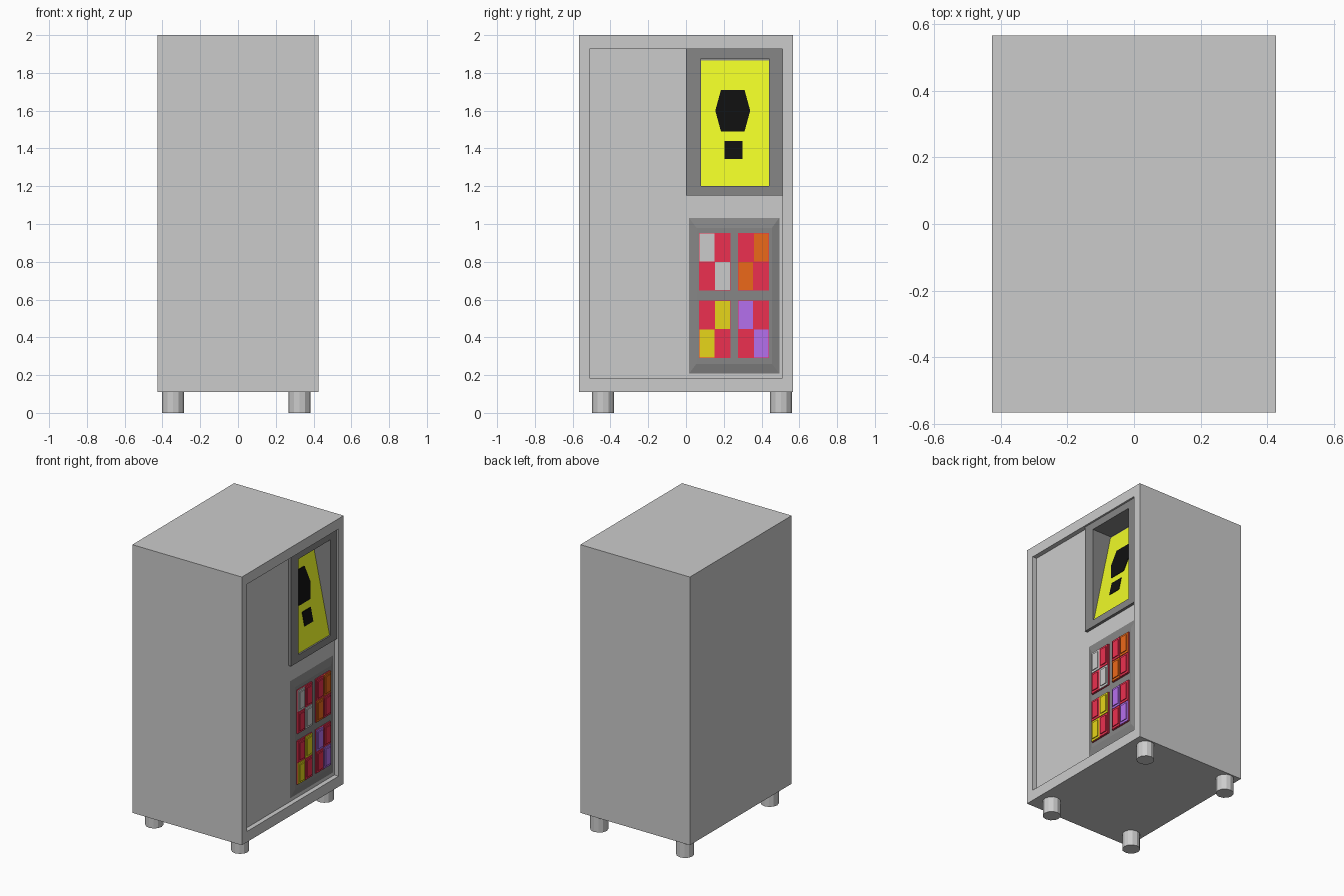
import bpy, bmesh

if "Cube" in bpy.data.objects:
    bpy.data.objects.remove(bpy.data.objects["Cube"])

X, Y = 0.427, 0.567      # cabinet half sizes
FLOOR = 0.394            # x of the recessed front panel


def mat(name, r, g, b):
    m = bpy.data.materials.new(name)
    m.diffuse_color = (r, g, b, 1)
    m.use_nodes = True
    m.node_tree.nodes["Principled BSDF"].inputs["Base Color"].default_value = m.diffuse_color
    return m


DARK = mat("dark_grey", 0.24, 0.24, 0.24)
LIME = mat("lime", 0.85, 0.95, 0.02)
BLACK = mat("black", 0.005, 0.005, 0.005)
RED = mat("red", 0.84, 0.03, 0.08)
ORANGE = mat("orange", 0.84, 0.14, 0.01)
GOLD = mat("gold", 0.80, 0.67, 0.01)
PURPLE = mat("purple", 0.46, 0.16, 0.85)
GREY = mat("light_grey", 0.62, 0.62, 0.62)


def finish(name, bm, material=None):
    bmesh.ops.recalc_face_normals(bm, faces=bm.faces)
    me = bpy.data.meshes.new(name)
    bm.to_mesh(me)
    bm.free()
    ob = bpy.data.objects.new(name, me)
    bpy.context.collection.objects.link(ob)
    if material:
        me.materials.append(material)
    return ob


def loft(name, a, b, material=None):
    """Closed solid between two matching point loops."""
    bm = bmesh.new()
    va, vb = [bm.verts.new(p) for p in a], [bm.verts.new(p) for p in b]
    n = len(a)
    bm.faces.new(va[::-1])
    bm.faces.new(vb)
    for i in range(n):
        j = (i + 1) % n
        bm.faces.new((va[i], va[j], vb[j], vb[i]))
    return finish(name, bm, material)


def rect(x, y0, y1, z0, z1):
    return [(x, y0, z0), (x, y1, z0), (x, y1, z1), (x, y0, z1)]


def box(name, x0, x1, y0, y1, z0, z1, material=None):
    return loft(name, rect(x0, y0, y1, z0, z1), rect(x1, y0, y1, z0, z1), material)


def cut(ob, cutter):
    cutter.hide_render = True
    m = ob.modifiers.new("cut", 'BOOLEAN')
    m.operation, m.solver, m.object = 'DIFFERENCE', 'EXACT', cutter
    bpy.context.view_layer.objects.active = ob
    bpy.ops.object.modifier_apply(modifier=m.name)
    bpy.data.objects.remove(cutter)


# cabinet with recessed front and a pocket behind the screen
cabinet = box("cabinet", -X, X, -Y, Y, 0.11, 2.0)
cut(cabinet, box("recess_cutter", FLOOR, 0.6, -0.51, 0.51, 0.185, 1.927))
cut(cabinet, box("pocket_cutter", 0.24, 0.6, 0.04, 0.47, 1.17, 1.90))

# screen surround with a sloping opening
frame = box("screen_frame", 0.22, 0.414, 0.0, 0.51, 1.15, 1.927, DARK)
wedge = [(0.5, 1.2), (0.402, 1.2), (0.26, 1.875), (0.5, 1.875)]
cut(frame, loft("wedge_cutter", [(x, 0.08, z) for x, z in wedge],
                [(x, 0.44, z) for x, z in wedge]))


def on_slope(name, pts, lift, material):
    """Thin plate lying on the sloping screen, from (y, z) points."""
    def at(off):
        return [(0.402 - 0.142 * (z - 1.2) / 0.675 + off, y, z) for y, z in pts]
    return loft(name, at(lift - 0.006), at(lift), material)


# screen and its black warning shapes
on_slope("screen", [(0.08, 1.202), (0.44, 1.202), (0.44, 1.865), (0.08, 1.865)], 0.004, LIME)
on_slope("screen_hexagon", [(0.185, 1.49), (0.31, 1.49), (0.34, 1.6), (0.31, 1.71),
                            (0.185, 1.71), (0.155, 1.6)], 0.008, BLACK)
on_slope("screen_square", [(0.203, 1.345), (0.298, 1.345), (0.298, 1.44), (0.203, 1.44)],
         0.008, BLACK)

# bevelled button panel
loft("button_panel", rect(FLOOR - 0.005, 0, 0.51, 0.187, 1.055),
     rect(0.406, 0.055, 0.455, 0.26, 0.98), DARK)

# four red blocks, each with a checkerboard of four buttons
W, H = 0.0825, 0.1525
blocks = [(0.07, 0.648, GREY, 0), (0.275, 0.648, ORANGE, 1),
          (0.07, 0.29, GOLD, 1), (0.275, 0.29, PURPLE, 0)]
for b, (y, z, colour, parity) in enumerate(blocks):
    box(f"button_block_{b}", 0.40, 0.413, y, y + 2 * W, z, z + 2 * H, RED)
    for i in range(2):
        for k in range(2):
            # colour sits on one diagonal of the block
            m = colour if (i != k) == (parity == 0) else RED
            if b in (1, 2):
                m = colour if i == k else RED
            if b == 3:
                m = colour if i != k else RED
            y0, z0 = y + i * W + 0.002, z + k * H + 0.002
            y1, z1 = y0 + W - 0.004, z0 + H - 0.004
            box(f"button_{b}_{i}{k}", 0.41, 0.419, y0, y1, z0, z1, m)
            box(f"button_cap_{b}_{i}{k}", 0.415, 0.425, y0 + 0.012, y1 - 0.012,
                z0 + 0.015, z1 - 0.015, m)

# four short feet
for i, x in enumerate((-0.345, 0.325)):
    for k, y in enumerate((-0.44, 0.502)):
        bm = bmesh.new()
        bmesh.ops.create_cone(bm, cap_ends=True, segments=12, radius1=0.058,
                              radius2=0.058, depth=0.115)
        bmesh.ops.translate(bm, verts=bm.verts, vec=(x, y, 0.0575))
        finish(f"foot_{i}{k}", bm)
